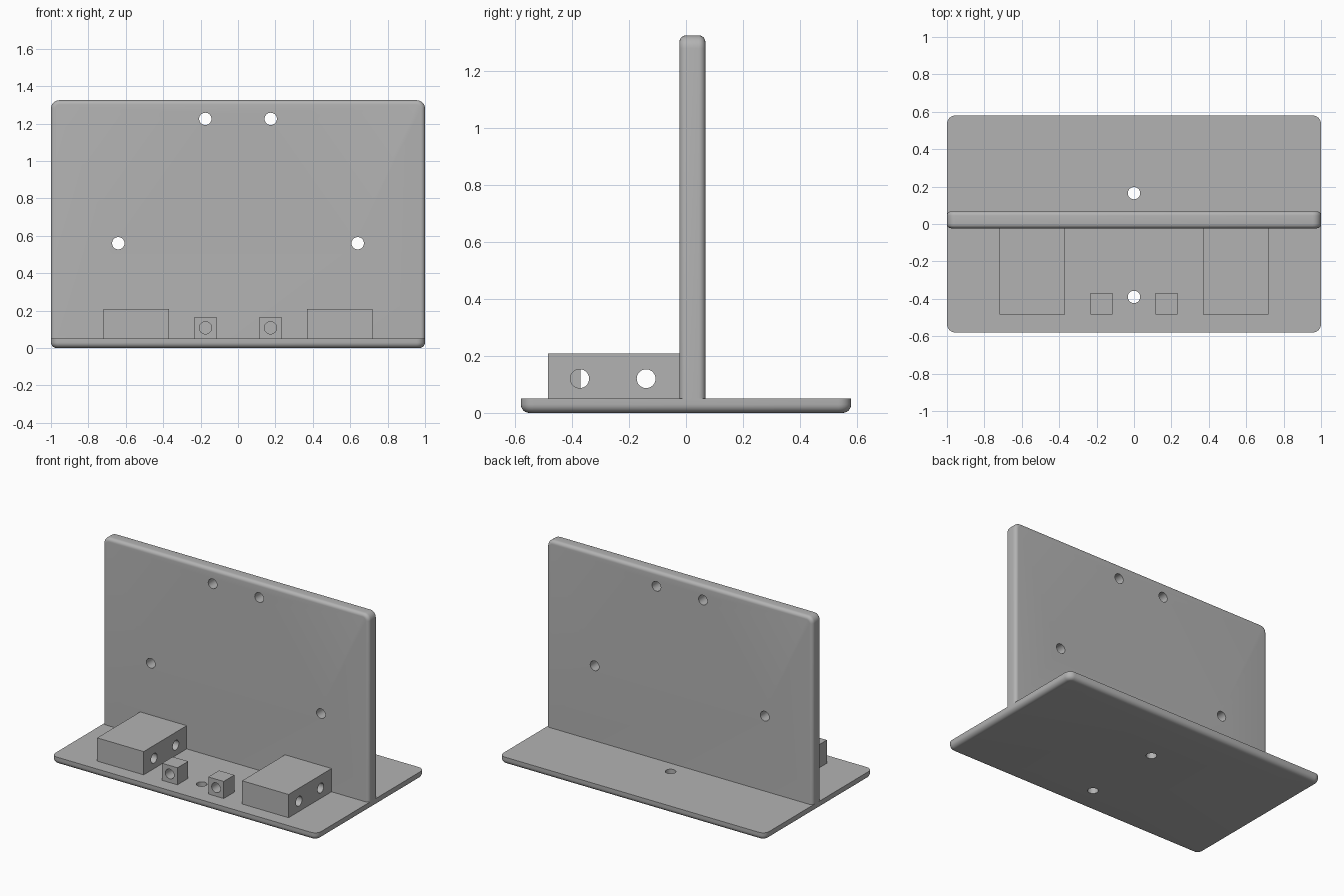
import bpy, bmesh, math
from mathutils import Matrix, Vector

if "Cube" in bpy.data.objects:
    bpy.data.objects.remove(bpy.data.objects["Cube"], do_unlink=True)

grey = bpy.data.materials.new("plain grey")
grey.use_nodes = True
grey.diffuse_color = (0.45, 0.45, 0.45, 1)
grey.node_tree.nodes["Principled BSDF"].inputs["Base Color"].default_value = grey.diffuse_color

HOLE_RADIUS = 0.033


def add_object(name, bm):
    bmesh.ops.recalc_face_normals(bm, faces=bm.faces[:])
    mesh = bpy.data.meshes.new(name)
    bm.to_mesh(mesh)
    bm.free()
    mesh.materials.append(grey)
    obj = bpy.data.objects.new(name, mesh)
    bpy.context.collection.objects.link(obj)
    return obj


def box(low, high):
    low, high = Vector(low), Vector(high)
    bm = bmesh.new()
    bmesh.ops.create_cube(bm, size=1, matrix=Matrix.Translation((low + high) / 2)
                          @ Matrix.Diagonal((high - low).to_4d()))
    return bm


def round_edges(bm, radius, rule):
    edges = [e for e in bm.edges if rule(e)]
    bmesh.ops.bevel(bm, geom=edges, offset=radius, segments=6, profile=0.5,
                    affect='EDGES', clamp_overlap=True)
    bm.normal_update()


def drill(obj, centres, axis):
    """Cut through holes along one axis, then shade the curved faces."""
    bm = bmesh.new()
    turn = Vector((0, 0, 1)).rotation_difference(Vector(axis)).to_matrix().to_4x4()
    for centre in centres:
        bmesh.ops.create_cone(bm, cap_ends=True, segments=32, depth=0.6,
                              radius1=HOLE_RADIUS, radius2=HOLE_RADIUS,
                              matrix=Matrix.Translation(centre) @ turn)
    cutter = add_object("hole_cutter", bm)
    cutter.hide_render = True
    mod = obj.modifiers.new("holes", 'BOOLEAN')
    mod.operation, mod.solver, mod.object = 'DIFFERENCE', 'EXACT', cutter
    bpy.ops.object.select_all(action='DESELECT')
    bpy.context.view_layer.objects.active = obj
    obj.select_set(True)
    bpy.ops.object.modifier_apply(modifier=mod.name)
    bpy.data.objects.remove(cutter, do_unlink=True)
    bpy.ops.object.shade_smooth_by_angle(angle=math.radians(35))


def direction(edge):
    return (edge.verts[0].co - edge.verts[1].co).normalized()


# Base plate: rounded corners and a rounded lower rim
bm = box((-1, -0.58, 0), (1, 0.58, 0.05))
round_edges(bm, 0.045, lambda e: abs(direction(e).z) > 0.9)
round_edges(bm, 0.03, lambda e: all(v.co.z < 0.001 for v in e.verts))
base = add_object("base_plate", bm)
drill(base, [(0, 0.165, 0), (0, -0.39, 0)], (0, 0, 1))

# Upright panel: rounded top corners, softened front and back outline
FRONT, BACK, FOOT = -0.023, 0.068, 0.045
bm = box((-1, FRONT, FOOT), (1, BACK, 1.325))
round_edges(bm, 0.045, lambda e: abs(direction(e).y) > 0.9 and e.verts[0].co.z > 1)
round_edges(bm, 0.023, lambda e: abs(direction(e).y) < 0.1
            and max(v.co.z for v in e.verts) > FOOT + 0.01)
panel = add_object("upright_panel", bm)
drill(panel, [(s * x, 0, z) for s in (-1, 1) for x, z in ((0.175, 1.225), (0.64, 0.56))],
      (0, 1, 0))

# Mirrored pairs of drilled blocks in front of the panel
for side, s in (("left", 1), ("right", -1)):
    x1, x2 = sorted((s * 0.37, s * 0.72))
    block = add_object(side + "_large_block", box((x1, -0.485, 0.045), (x2, 0, 0.208)))
    drill(block, [(s * 0.545, y, 0.12) for y in (-0.373, -0.14)], (1, 0, 0))

    x1, x2 = sorted((s * 0.116, s * 0.232))
    lug = add_object(side + "_small_block", box((x1, -0.485, 0.045), (x2, -0.37, 0.166)))
    drill(lug, [(s * 0.174, -0.43, 0.108)], (0, 1, 0))
